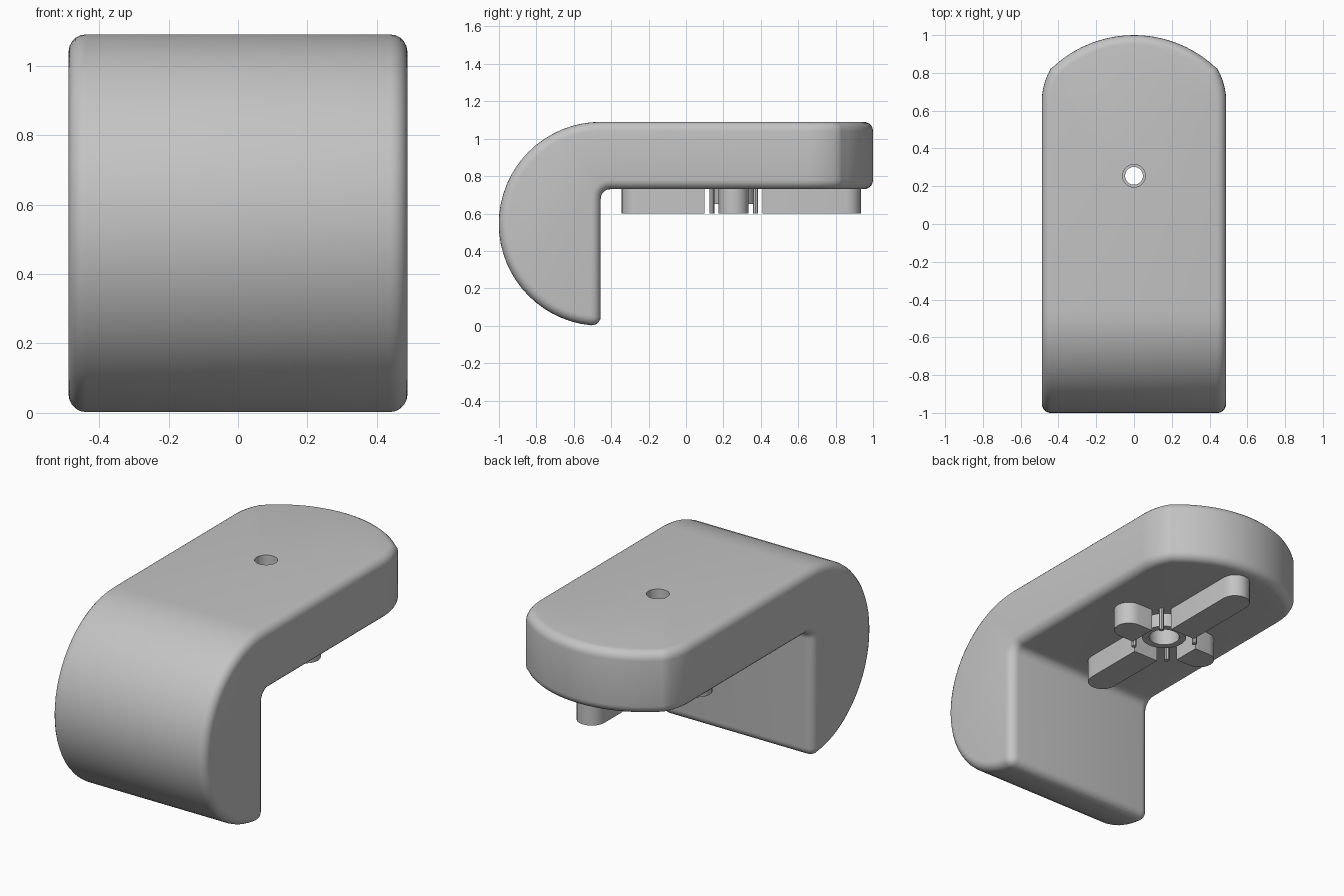
import bpy, bmesh
from math import sin, cos, pi, radians
from mathutils import Vector, Matrix

if "Cube" in bpy.data.objects:
    bpy.data.objects.remove(bpy.data.objects["Cube"])

grey = bpy.data.materials.new("plain_grey")
grey.use_nodes = True
colour = (0.55, 0.55, 0.55, 1)
grey.diffuse_color = colour
grey.node_tree.nodes["Principled BSDF"].inputs["Base Color"].default_value = colour

WIDTH, TOP, UNDER, LEG_BACK, HOLE_Y = 0.488, 1.09, 0.73, -0.456, 0.255
RADIUS = TOP / 2


def arc(cx, cy, r, start, end, steps):
    """Points on an arc, angles in degrees."""
    angles = [radians(start + (end - start) * i / steps) for i in range(steps + 1)]
    return [(cx + r * cos(a), cy + r * sin(a)) for a in angles]


def face_outward(bm):
    bm.normal_update()
    bmesh.ops.recalc_face_normals(bm, faces=bm.faces)
    if bm.calc_volume(signed=True) < 0:
        bmesh.ops.reverse_faces(bm, faces=bm.faces)


def finish(name, bm):
    face_outward(bm)
    mesh = bpy.data.meshes.new(name)
    bm.to_mesh(mesh)
    bm.free()
    mesh.materials.append(grey)
    obj = bpy.data.objects.new(name, mesh)
    bpy.context.collection.objects.link(obj)
    return obj


def prism(name, points, place, direction):
    """Closed solid from a flat outline pushed along a direction."""
    bm = bmesh.new()
    near = [bm.verts.new(place(a, b)) for a, b in points]
    far = [bm.verts.new(v.co + direction) for v in near]
    bm.faces.new(near[::-1])
    bm.faces.new(far)
    for i in range(len(near)):
        bm.faces.new((near[i - 1], near[i], far[i], far[i - 1]))
    return finish(name, bm)


def lathe(name, outline, centre, steps=48):
    """Revolve a (radius, z) outline; it closes itself unless it starts on the axis."""
    bm = bmesh.new()
    verts = [bm.verts.new((r, 0, z)) for r, z in outline]
    pairs = list(zip(verts, verts[1:]))
    if outline[0][0] > 0:
        pairs.append((verts[-1], verts[0]))
    edges = [bm.edges.new(p) for p in pairs]
    bmesh.ops.spin(bm, geom=verts + edges, cent=(0, 0, 0), axis=(0, 0, 1),
                   angle=2 * pi, steps=steps)
    bmesh.ops.remove_doubles(bm, verts=bm.verts, dist=0.0001)
    bmesh.ops.translate(bm, verts=bm.verts, vec=centre)
    return finish(name, bm)


def activate(obj):
    bpy.ops.object.select_all(action="DESELECT")
    obj.select_set(True)
    bpy.context.view_layer.objects.active = obj


def apply(obj, mod):
    activate(obj)
    bpy.ops.object.modifier_apply(modifier=mod.name)
    bm = bmesh.new()
    bm.from_mesh(obj.data)
    face_outward(bm)
    bm.to_mesh(obj.data)
    bm.free()


def combine(obj, tool, operation):
    mod = obj.modifiers.new("combine", "BOOLEAN")
    mod.object, mod.operation, mod.solver = tool, operation, "EXACT"
    apply(obj, mod)
    bpy.data.objects.remove(tool)


# Hooked body: side profile with a half-round front and filleted inner corner
profile = arc(LEG_BACK, RADIUS, RADIUS, 90, 270, 32)
profile += arc(LEG_BACK + 0.05, UNDER - 0.05, 0.05, 180, 90, 5)
profile += [(1.2, UNDER), (1.2, TOP)]
body = prism("hooked_body", profile, lambda y, z: Vector((-0.6, y, z)), Vector((1.2, 0, 0)))

# Plan outline: straight sides, drawn-in shoulders and a bowed back end
half = arc(WIDTH - 0.337, 0.65, 0.337, 0, 31, 5)
half += arc(0, 0.37, 0.63, 47, 90, 10)
outline = [(WIDTH, -1.2)] + half + [(-x, y) for x, y in half[-2::-1]] + [(-WIDTH, -1.2)]
plan = prism("plan_cutter", outline, lambda x, y: Vector((x, y, -0.5)), Vector((0, 0, 2)))
combine(body, plan, "INTERSECT")

# Rounded rims
bevel = body.modifiers.new("rims", "BEVEL")
bevel.width, bevel.segments = 0.05, 5
bevel.limit_method, bevel.angle_limit = "ANGLE", radians(40)
bevel.use_clamp_overlap = False
apply(body, bevel)

# Stepped screw hole through the plate
hole = lathe("hole_cutter", [(0, 0.6), (0.082, 0.6), (0.082, 0.83), (0.047, 0.83),
                             (0.047, 0.93), (0.06, 0.93), (0.06, 1.2), (0, 1.2)],
             (0, HOLE_Y, 0))
combine(body, hole, "DIFFERENCE")

# Four slots in the underside, round at their outer ends
for angle, reach in ((90, 0.68), (270, 0.60), (0, 0.33), (180, 0.33)):
    turn = Matrix.Rotation(radians(angle), 3, "Z")
    shape = [(0.155, -0.08)] + arc(reach - 0.08, 0, 0.08, -90, 90, 10) + [(0.155, 0.08)]
    slot = prism("slot_cutter", shape,
                 lambda a, b: turn @ Vector((a, b, 0)) + Vector((0, HOLE_Y, 0.6)),
                 Vector((0, 0, UNDER + 0.09 - 0.6)))
    combine(body, slot, "DIFFERENCE")

# Pin holes on the diagonals between the slots
for i in range(4):
    a = radians(45 + 90 * i)
    pin = lathe("pin_cutter", [(0, 0.6), (0.014, 0.6), (0.014, 0.82), (0, 0.82)],
                (0.165 * cos(a), HOLE_Y + 0.165 * sin(a), 0), 8)
    combine(body, pin, "DIFFERENCE")

# Collar around the hole on the underside
collar = lathe("collar", [(0.082, 0.65), (0.12, 0.65), (0.12, UNDER), (0.082, UNDER)],
               (0, HOLE_Y, 0))

for obj in (body, collar):
    activate(obj)
    bpy.ops.object.shade_smooth_by_angle(angle=radians(30))
